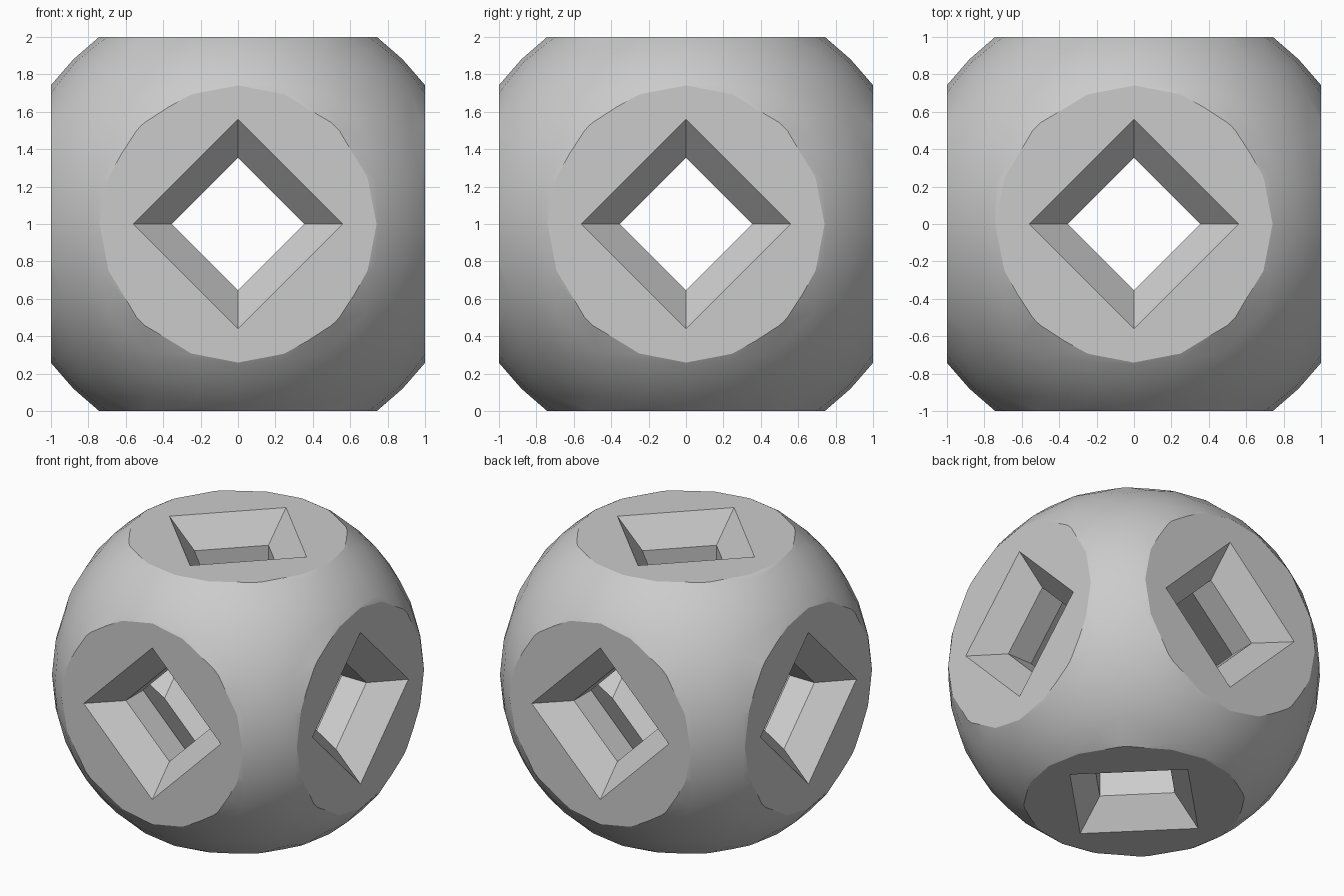
import bpy, bmesh, math
from mathutils import Vector, Matrix

if "Cube" in bpy.data.objects:
    bpy.data.objects.remove(bpy.data.objects["Cube"])

R = 1.245          # sphere radius
MID = Vector((0, 0, 1))


def make_object(name, bm):
    bmesh.ops.recalc_face_normals(bm, faces=bm.faces)
    mesh = bpy.data.meshes.new(name)
    bm.to_mesh(mesh)
    bm.free()
    obj = bpy.data.objects.new(name, mesh)
    obj.location = MID
    bpy.context.collection.objects.link(obj)
    return obj


def loft_diamonds(bm, levels, matrix):
    """Closed solid through diamond sections given as (height, half diagonal)."""
    rings = [[bm.verts.new(matrix @ Vector((r * dx, r * dy, h)))
              for dx, dy in ((1, 0), (0, 1), (-1, 0), (0, -1))] for h, r in levels]
    for a, b in zip(rings, rings[1:]):
        for i in range(4):
            j = (i + 1) % 4
            bm.faces.new((a[i], a[j], b[j], b[i]))
    bm.faces.new(rings[0])
    bm.faces.new(rings[-1])


# Body: evenly divided cube blown up to a sphere
bm = bmesh.new()
bmesh.ops.create_cube(bm, size=2)
bmesh.ops.subdivide_edges(bm, edges=bm.edges, cuts=7, use_grid_fill=True)
for v in bm.verts:
    v.co = v.co.normalized() * R
body = make_object("rounded_cube_shell", bm)

# Cube that trims the six flat faces
bm = bmesh.new()
bmesh.ops.create_cube(bm, size=2)
trim = make_object("trim_cube", bm)

# Octahedral inner cavity
bm = bmesh.new()
bmesh.ops.create_cone(bm, segments=4, radius1=0.955, radius2=0, depth=0.955)
bm.clear()
tips = [Vector(c) * 0.955 for c in ((1, 0, 0), (-1, 0, 0), (0, 1, 0), (0, -1, 0), (0, 0, 1), (0, 0, -1))]
for t in tips:
    bm.verts.new(t)
bmesh.ops.convex_hull(bm, input=bm.verts)
cavity = make_object("cavity_cutter", bm)

# Six diamond holes: straight neck with a flared mouth
bm = bmesh.new()
for t in tips:
    rot = MID.rotation_difference(t).to_matrix() if t.z >= 0 else Matrix.Rotation(math.pi, 3, 'X')
    loft_diamonds(bm, [(0.42, 0.355), (0.80, 0.355), (1.10, 0.6625)], rot)
holes = make_object("hole_cutter", bm)

# Cut the body
bpy.context.view_layer.objects.active = body
body.select_set(True)
for cutter, op in ((trim, 'INTERSECT'), (cavity, 'DIFFERENCE'), (holes, 'DIFFERENCE')):
    mod = body.modifiers.new(cutter.name, 'BOOLEAN')
    mod.operation = op
    mod.solver = 'EXACT'
    mod.object = cutter
    bpy.ops.object.modifier_apply(modifier=mod.name)
for cutter in (trim, cavity, holes):
    bpy.data.objects.remove(cutter)

bpy.ops.object.shade_smooth_by_angle(angle=math.radians(20))
